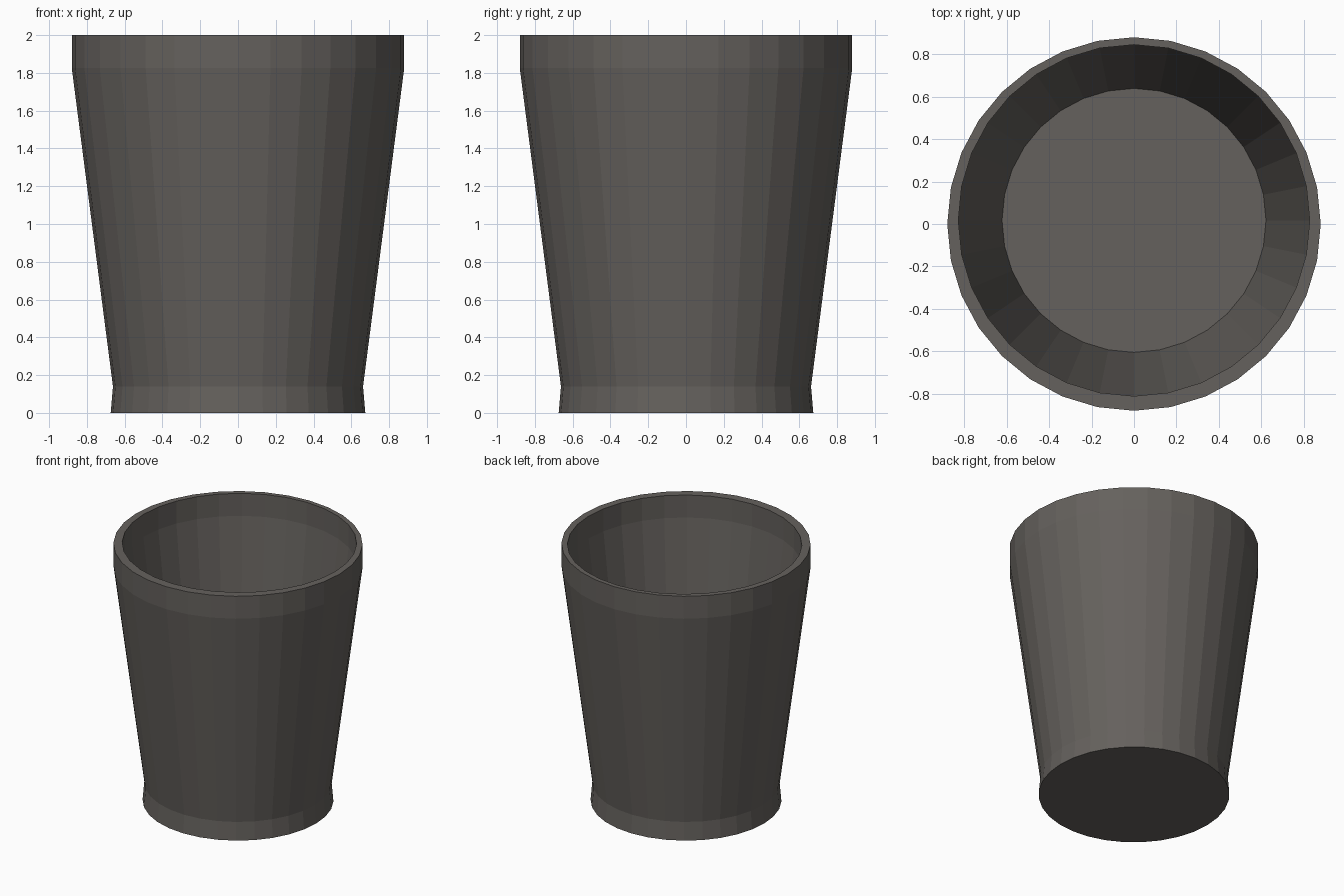
import bpy, bmesh, math

if "Cube" in bpy.data.objects:
    bpy.data.objects.remove(bpy.data.objects["Cube"])

SIDES = 32

# (radius, z, y offset): outside from base to rim, then down the slightly offset cavity
PROFILE = [
    (0.674, 0.0, 0.0), (0.662, 0.14, 0.0), (0.88, 1.825, 0.0), (0.88, 2.0, 0.0),
    (0.828, 2.0, 0.017), (0.828, 1.825, 0.017), (0.622, 0.18, 0.017),
]

mat = bpy.data.materials.new("warm dark grey")
mat.diffuse_color = (0.13, 0.12, 0.11, 1.0)
mat.use_nodes = True
mat.node_tree.nodes["Principled BSDF"].inputs["Base Color"].default_value = mat.diffuse_color


def ring(bm, r, z, oy):
    return [bm.verts.new((r * math.cos(2 * math.pi * i / SIDES),
                          r * math.sin(2 * math.pi * i / SIDES) + oy, z))
            for i in range(SIDES)]


# Cup: one closed, flat-shaded surface
bm = bmesh.new()
rings = [ring(bm, *p) for p in PROFILE]
for a, b in zip(rings, rings[1:]):
    for i in range(SIDES):
        j = (i + 1) % SIDES
        bm.faces.new((a[i], a[j], b[j], b[i]))
bm.faces.new(rings[0][::-1])   # underside
bm.faces.new(rings[-1])        # inner floor
bmesh.ops.recalc_face_normals(bm, faces=bm.faces)

mesh = bpy.data.meshes.new("cup")
bm.to_mesh(mesh)
bm.free()
mesh.materials.append(mat)
cup = bpy.data.objects.new("cup", mesh)
bpy.context.collection.objects.link(cup)
